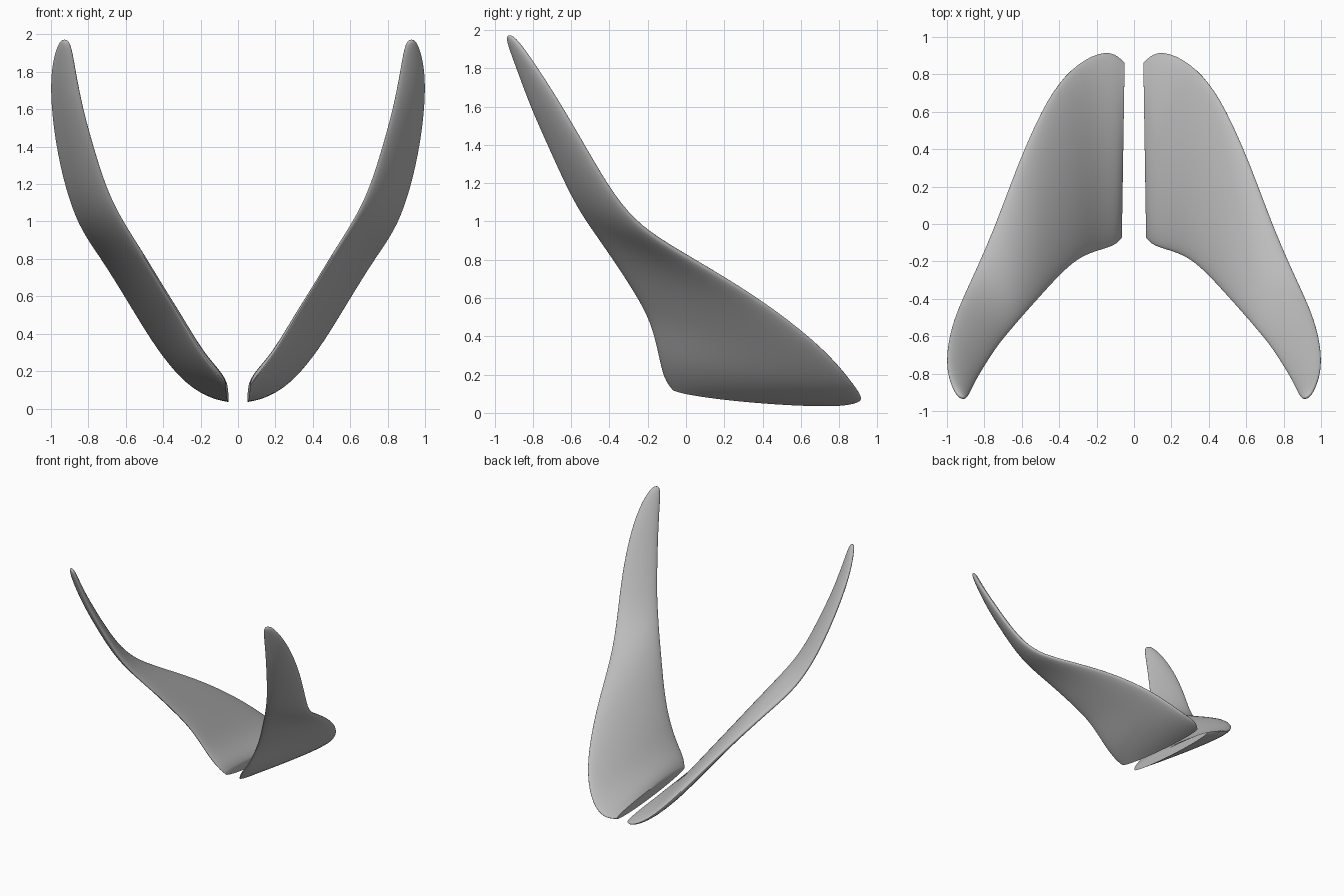
import bpy, bmesh
from math import cos, sin, pi
from mathutils import Vector

cube = bpy.data.objects.get("Cube")
if cube:
    bpy.data.objects.remove(cube, do_unlink=True)

grey = bpy.data.materials.new("plain_grey")
grey.use_nodes = True
COLOUR = (0.5, 0.5, 0.5, 1)
grey.diffuse_color = COLOUR
grey.node_tree.nodes["Principled BSDF"].inputs["Base Color"].default_value = COLOUR

# Cross-sections from root to tip: front edge, rear edge, thickness
SECTIONS = [
    ((.065, -.08, .125), (.05, .87, .05), .09),
    ((.10, -.125, .18), (.12, .94, .06), .10),
    ((.20, -.15, .30), (.26, .90, .125), .10),
    ((.30, -.19, .48), (.405, .77, .29), .095),
    ((.40, -.28, .64), (.52, .56, .47), .09),
    ((.50, -.39, .81), (.63, .30, .65), .085),
    ((.60, -.50, .97), (.74, .00, .82), .08),
    ((.66, -.57, 1.08), (.835, -.22, .95), .075),
    ((.72, -.64, 1.22), (.905, -.37, 1.12), .07),
    ((.78, -.73, 1.42), (.965, -.51, 1.36), .065),
    ((.83, -.81, 1.60), (1.0, -.66, 1.62), .06),
    ((.865, -.875, 1.78), (1.0, -.79, 1.82), .05),
    ((.89, -.93, 1.93), (.965, -.88, 1.945), .04),
    ((.91, -.935, 1.97), (.94, -.92, 1.975), .02),
]
SIDES = 20


def make_wing(name, side):
    bm = bmesh.new()
    fronts = [Vector(s[0]) for s in SECTIONS]
    rears = [Vector(s[1]) for s in SECTIONS]
    mids = [(f + r) / 2 for f, r in zip(fronts, rears)]
    rings = []
    # Rounded lens section at each station
    for i, (front, rear) in enumerate(zip(fronts, rears)):
        span = mids[min(i + 1, len(mids) - 1)] - mids[max(i - 1, 0)]
        chord = rear - front
        normal = chord.cross(span).normalized()
        ring = []
        for k in range(SIDES):
            a = 2 * pi * k / SIDES
            p = mids[i] - chord * cos(a) / 2
            x = p.x
            p += normal * sin(a) * SECTIONS[i][2] / 2
            if i == 0:
                p.x = x  # flat root end
            ring.append(bm.verts.new((p.x * side, p.y, p.z)))
        rings.append(ring)
    # Skin and end caps
    for a, b in zip(rings, rings[1:]):
        for k in range(SIDES):
            n = (k + 1) % SIDES
            bm.faces.new((a[k], a[n], b[n], b[k]))
    root = bm.faces.new(rings[0])
    bm.faces.new(rings[-1])
    crease = bm.edges.layers.float.new("crease_edge")
    for e in root.edges:
        e[crease] = 1.0
    bmesh.ops.recalc_face_normals(bm, faces=bm.faces)

    mesh = bpy.data.meshes.new(name)
    bm.to_mesh(mesh)
    bm.free()
    mesh.materials.append(grey)
    wing = bpy.data.objects.new(name, mesh)
    bpy.context.collection.objects.link(wing)
    sub = wing.modifiers.new("smooth_skin", "SUBSURF")
    sub.levels = sub.render_levels = 2
    bpy.ops.object.select_all(action="DESELECT")
    wing.select_set(True)
    bpy.context.view_layer.objects.active = wing
    bpy.ops.object.modifier_apply(modifier=sub.name)
    bpy.ops.object.shade_smooth_by_angle()


make_wing("left_wing", 1)
make_wing("right_wing", -1)
